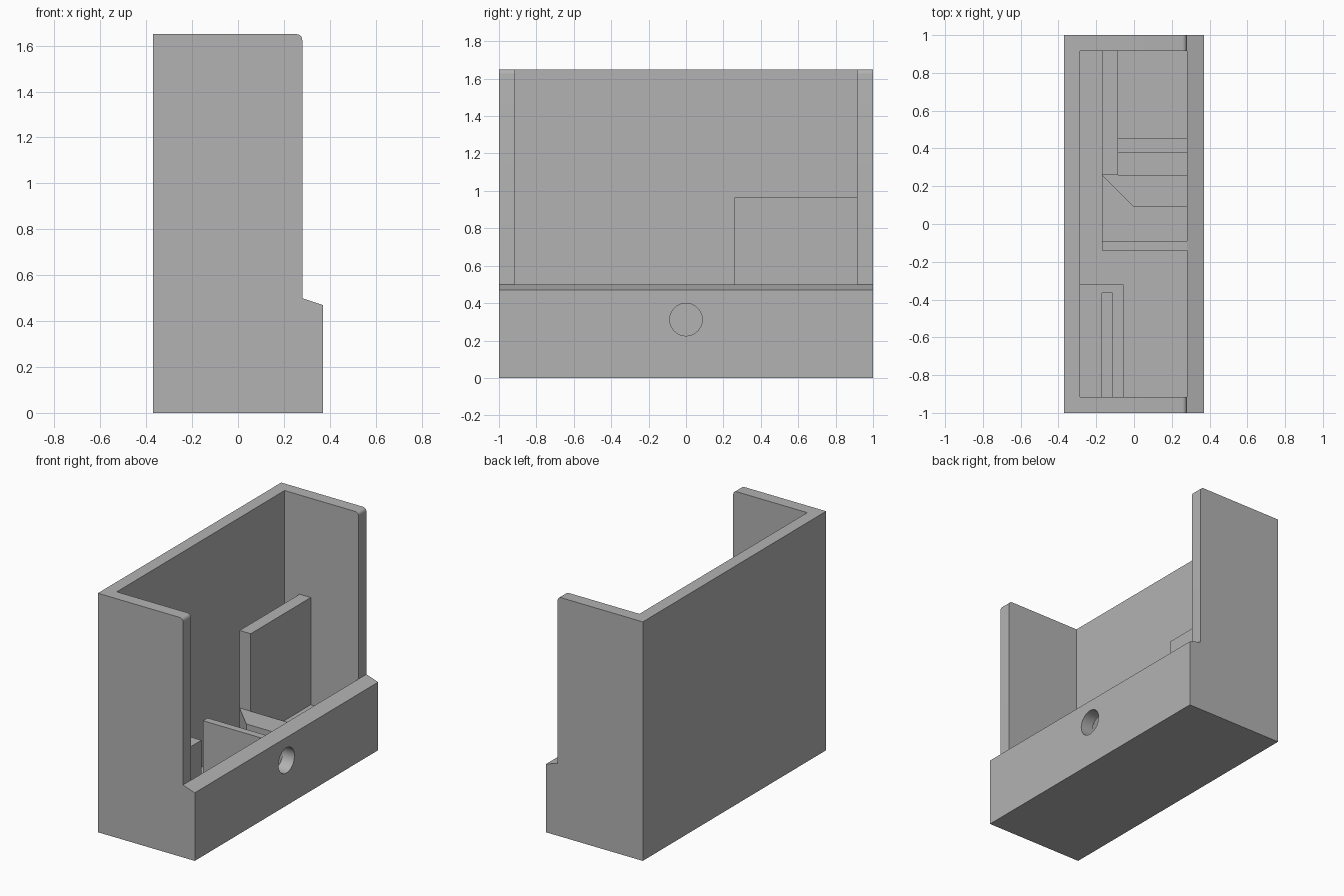
import bpy, bmesh, math
from mathutils import Vector

cube = bpy.data.objects.get("Cube")
if cube:
    bpy.data.objects.remove(cube, do_unlink=True)

grey = bpy.data.materials.new("light_grey")
grey.use_nodes = True
colour = (0.45, 0.45, 0.45, 1)
grey.diffuse_color = colour
grey.node_tree.nodes["Principled BSDF"].inputs["Base Color"].default_value = colour


def prism(name, outline, direction):
    """Extrude a flat outline of 3D points along a direction."""
    bm = bmesh.new()
    face = bm.faces.new([bm.verts.new(p) for p in outline])
    ext = bmesh.ops.extrude_face_region(bm, geom=[face])
    moved = [v for v in ext["geom"] if isinstance(v, bmesh.types.BMVert)]
    bmesh.ops.translate(bm, verts=moved, vec=Vector(direction))
    bmesh.ops.recalc_face_normals(bm, faces=bm.faces)
    mesh = bpy.data.meshes.new(name)
    bm.to_mesh(mesh)
    bm.free()
    mesh.materials.append(grey)
    obj = bpy.data.objects.new(name, mesh)
    bpy.context.collection.objects.link(obj)
    return obj


def side_profile(name, points, y0, y1):
    return prism(name, [(x, y0, z) for x, z in points], (0, y1 - y0, 0))


def plan(name, points, z0, z1):
    return prism(name, [(x, y, z0) for x, y in points], (0, 0, z1 - z0))


def box(name, x0, x1, y0, y1, z0, z1):
    return plan(name, [(x0, y0), (x1, y0), (x1, y1), (x0, y1)], z0, z1)


def cut(target, cutter):
    """Subtract a cutter, then remove it."""
    mod = target.modifiers.new("cut", "BOOLEAN")
    mod.operation = "DIFFERENCE"
    mod.solver = "EXACT"
    mod.object = cutter
    cutter.hide_render = True
    bpy.context.view_layer.objects.active = target
    bpy.ops.object.modifier_apply(modifier=mod.name)
    bpy.data.objects.remove(cutter, do_unlink=True)


BACK, LIP, FRONT = -0.37, 0.28, 0.37
INNER, END, FLOOR, TOP = -0.285, 0.915, 0.085, 1.65
DECK = 0.225

# Outer shell with rounded upper front corners
r = 0.025
arc = [(LIP - r + r * math.cos(a), TOP - r + r * math.sin(a))
       for a in (math.radians(d) for d in range(0, 91, 15))]
shell = side_profile("shell", [(BACK, 0), (FRONT, 0), (FRONT, 0.47), (LIP, 0.5)]
                     + arc + [(BACK, TOP)], -1, 1)

# Open cavity, leaving the low front lip
cut(shell, side_profile("cavity", [(INNER, FLOOR), (LIP, FLOOR), (LIP, 0.5), (0.5, 0.5),
                                   (0.5, 1.8), (INNER, 1.8)], -END, END))

# Round cable hole through the front lip
ring = [(0.2, 0.087 * math.cos(a), 0.312 + 0.087 * math.sin(a))
        for a in (math.tau * i / 48 for i in range(48))]
cut(shell, prism("cable_hole", ring, (0.3, 0, 0)))
bpy.ops.object.select_all(action="DESELECT")
shell.select_set(True)
bpy.context.view_layer.objects.active = shell
bpy.ops.object.shade_smooth_by_angle(angle=math.radians(30))

# Raised deck and the parts standing on it
box("deck", -0.17, LIP, -0.14, END, FLOOR, DECK)
box("divider", -0.17, LIP, -0.14, -0.09, DECK, 0.495)
box("tall_panel", -0.17, -0.085, 0.26, END, DECK, 0.965)
box("low_rib", -0.085, LIP, 0.375, 0.455, DECK, 0.32)
plan("angled_block", [(-0.17, 0.26), (0, 0.09), (LIP, 0.09), (LIP, 0.26)], DECK, 0.43)

# Slotted holder in the rear corner
plan("slotted_holder", [(INNER, -END), (-0.17, -END), (-0.17, -0.365), (-0.115, -0.365),
                        (-0.115, -END), (-0.055, -END), (-0.055, -0.32), (INNER, -0.32)],
     FLOOR, 0.46)
